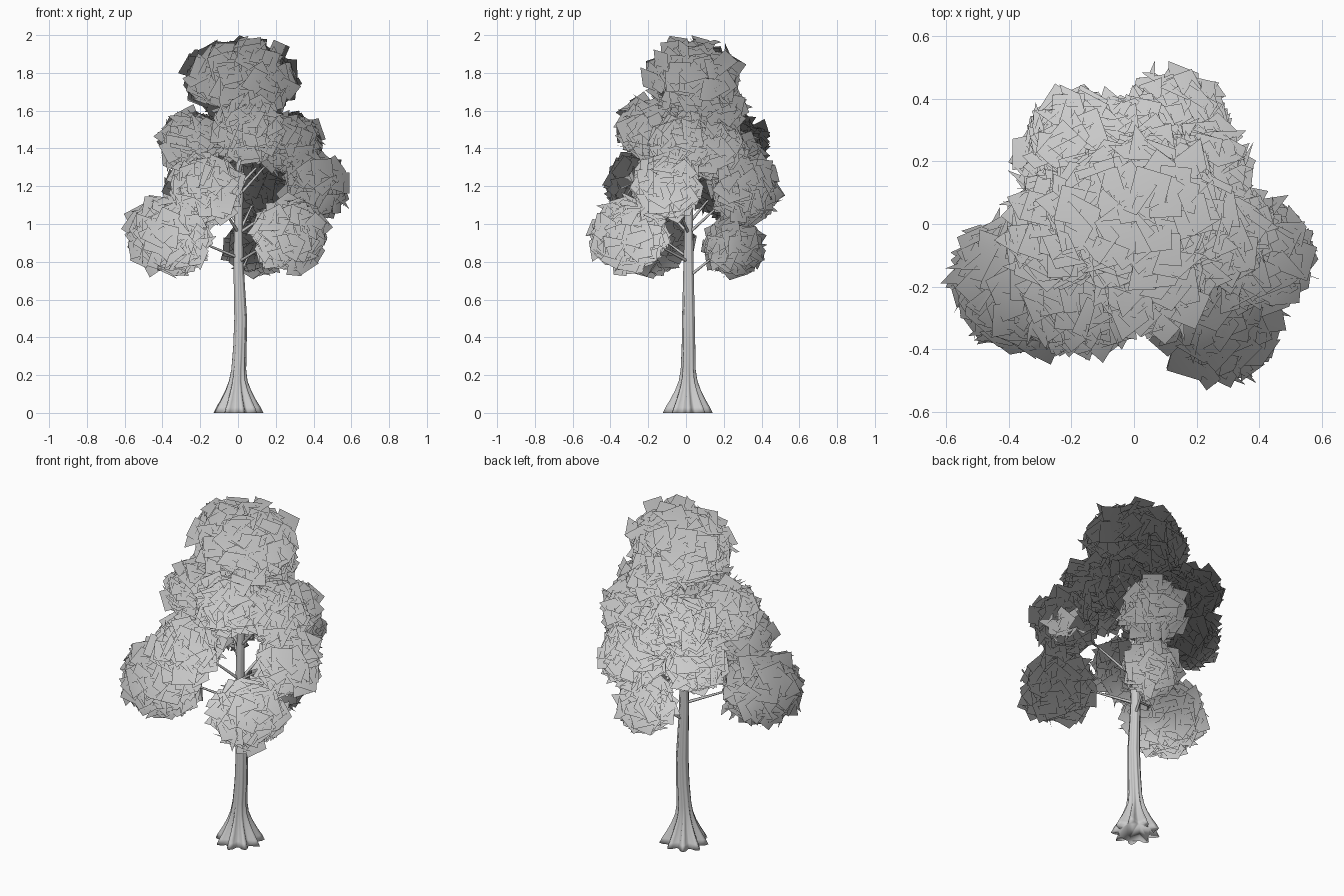
import bpy, bmesh, math, random
from mathutils import Vector, Matrix

if "Cube" in bpy.data.objects:
    bpy.data.objects.remove(bpy.data.objects["Cube"])

random.seed(7)


def make_object(name, bm, smooth=False):
    me = bpy.data.meshes.new(name)
    bm.to_mesh(me)
    bm.free()
    for p in me.polygons:
        p.use_smooth = smooth
    ob = bpy.data.objects.new(name, me)
    bpy.context.collection.objects.link(ob)
    return ob


# trunk: stacked rings (z, x, y, radius, root lobe depth)
RINGS = [(0, 0, .012, .112, .2), (.03, 0, .012, .098, .22), (.07, 0, .012, .078, .22),
         (.12, 0, .012, .058, .2), (.17, 0, .012, .044, .15), (.23, .003, .012, .037, .1),
         (.35, .01, .014, .034, .08), (.5, .014, .014, .032, .08),
         (.65, .008, .014, .029, .06), (.8, .002, .014, .026, .05),
         (1.0, .003, .015, .023, .03), (1.2, .008, .015, .021, .02),
         (1.4, .01, .02, .017, 0), (1.6, .015, .03, .012, 0), (1.75, .02, .04, .004, 0)]
SIDES, LOBES = 45, 9
bm = bmesh.new()
prev = None
for z, x, y, r, lobe in RINGS:
    ring = []
    for i in range(SIDES):
        a = 2 * math.pi * i / SIDES
        rr = r * (1 + lobe * math.cos(LOBES * a + 2 * z) + lobe * .15 * math.sin(3 * a))
        ring.append(bm.verts.new((x + rr * math.cos(a), y + rr * math.sin(a), z)))
    if prev:
        for i in range(SIDES):
            j = (i + 1) % SIDES
            bm.faces.new((prev[i], prev[j], ring[j], ring[i]))
    else:
        bm.faces.new(ring[::-1])
    prev = ring
bm.faces.new(prev)
make_object("trunk", bm, True)

# foliage clusters: centre, radii, height where the branch leaves the trunk
CLUSTERS = [
    ("crown", (.02, .035, 1.77), (.31, .255, .225), None),
    ("crown_back", (.08, .18, 1.59), (.15, .14, .13), None),
    ("crown_front", (.06, -.19, 1.5), (.19, .17, .18), 1.25),
    ("lower_left", (-.36, -.19, .94), (.23, .225, .22), .82),
    ("lower_right", (.275, -.3, .94), (.21, .21, .2), .80),
    ("lower_back", (.09, .25, .88), (.16, .16, .16), .72),
    ("middle_front", (-.17, -.24, 1.19), (.2, .19, .19), .95),
    ("middle_right", (.4, -.1, 1.2), (.18, .18, .19), .95),
    ("middle_back", (.13, .31, 1.19), (.18, .19, .19), .95),
    ("middle_left", (-.2, .2, 1.2), (.18, .18, .18), 1.0),
    ("upper_left", (-.25, -.02, 1.43), (.18, .18, .17), 1.15),
    ("upper_right", (.27, -.02, 1.42), (.18, .18, .17), 1.15),
    ("upper_back", (-.17, .27, 1.43), (.17, .165, .15), 1.18),
    ("upper_back_middle", (-.02, .27, 1.36), (.15, .15, .14), 1.2),
    ("upper_back_right", (.2, .17, 1.38), (.18, .16, .15), 1.2),
]
SHADE_CENTRE = Vector((0, 0, .6))


def foliage(name, centre, radii):
    # leaf cards spread through an ellipsoid's outer part, loosely facing outward
    bm = bmesh.new()
    area = (sum(radii) / 3) ** 2
    n = int(3900 * area) + 50
    for i in range(n):
        h = 1 - 2 * (i + .5) / n
        a = i * 2.39996
        s = math.sqrt(1 - h * h)
        d = Vector((s * math.cos(a), s * math.sin(a), h))
        k = random.uniform(.72, 1)
        p = Vector([c + k * (r - .025) * v for c, r, v in zip(centre, radii, d)])
        tilt = Vector([random.gauss(0, .42) for _ in range(3)])
        rot = (d + tilt).normalized().to_track_quat('Z', 'Y').to_matrix().to_4x4()
        spin = Matrix.Rotation(random.uniform(0, 6.28), 4, 'Z')
        half = random.uniform(.05, .062)
        m = Matrix.Translation(p) @ rot @ spin
        bm.faces.new([bm.verts.new(m @ Vector((u * half, v * half, 0)))
                      for u, v in ((-1, -1), (1, -1), (1, 1), (-1, 1))])
    me = make_object("foliage_" + name, bm, True).data
    # soft canopy shading: normals radiate from a point low on the trunk
    me.normals_split_custom_set_from_vertices(
        [(v.co - SHADE_CENTRE).normalized() for v in me.vertices])


def add_path(curve, pts):
    sp = curve.splines.new('POLY')
    sp.points.add(len(pts) - 1)
    for q, (co, r) in zip(sp.points, pts):
        q.co = (*co, 1)
        q.radius = r


# branches: tapered tubes with two side twigs each
curve = bpy.data.curves.new("branches", 'CURVE')
curve.dimensions = '3D'
curve.bevel_depth = .008
curve.bevel_resolution = 1
curve.use_fill_caps = True
for name, c, radii, start in CLUSTERS:
    foliage(name, c, radii)
    if start is None:
        continue
    a, b = Vector((.005, .013, start)), Vector(c)
    mid = a.lerp(b, .5) + Vector((0, 0, .015))
    add_path(curve, [(a, 1.1), (a.lerp(mid, .5), .9), (mid, .7), (b, .3)])
    side = (b - a).cross(Vector((0, 0, 1))).normalized()
    for sgn in (-1, 1):
        tip = b + side * sgn * radii[0] * .5 + Vector((0, 0, .05 * sgn))
        add_path(curve, [(mid, .55), (mid.lerp(tip, .5), .4), (tip, .2)])
ob = bpy.data.objects.new("branches", curve)
bpy.context.collection.objects.link(ob)
